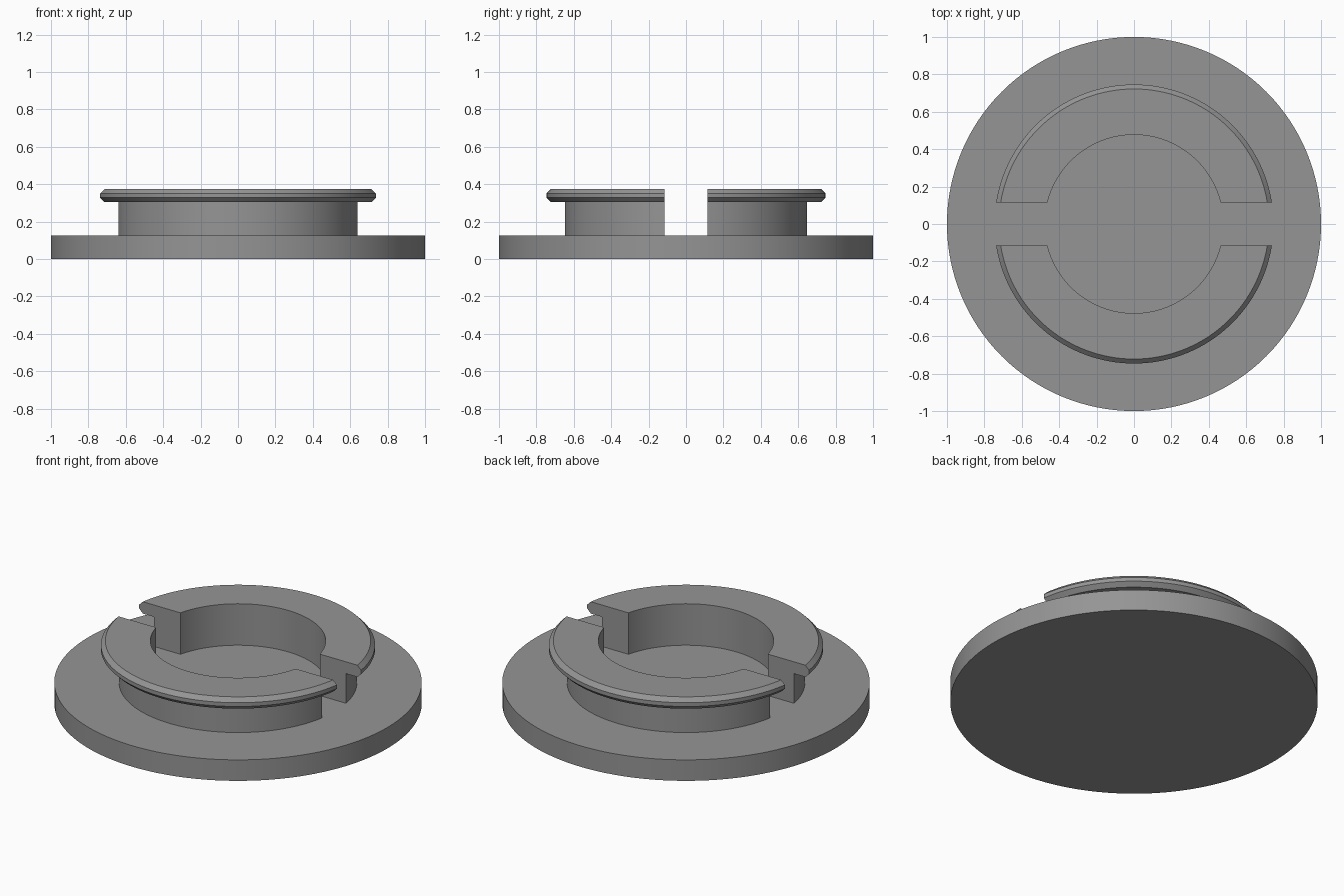
import bpy, bmesh, math

if "Cube" in bpy.data.objects:
    bpy.data.objects.remove(bpy.data.objects["Cube"])

GAP = 0.115      # half width of the slot between the two clip halves
STEPS = 64       # segments along each half ring
BASE_TOP = 0.126

grey = bpy.data.materials.new("grey")
grey.diffuse_color = (0.3, 0.3, 0.3, 1)
grey.use_nodes = True
grey.node_tree.nodes["Principled BSDF"].inputs["Base Color"].default_value = grey.diffuse_color


def finish(obj):
    obj.data.materials.append(grey)
    bpy.ops.object.select_all(action='DESELECT')
    obj.select_set(True)
    bpy.context.view_layer.objects.active = obj
    bpy.ops.object.shade_smooth_by_angle(angle=math.radians(20))


# Round base plate
bpy.ops.mesh.primitive_cylinder_add(vertices=128, radius=1, depth=BASE_TOP,
                                    location=(0, 0, BASE_TOP / 2))
base = bpy.context.object
base.name = "base_plate"
finish(base)

# Clip cross-section (radius, height): bore, neck and chamfered lip
PROFILE = [(0.477, BASE_TOP), (0.648, BASE_TOP), (0.648, 0.304), (0.722, 0.304),
           (0.746, 0.328), (0.746, 0.351), (0.722, 0.375), (0.477, 0.375)]


def half_clip(name, side):
    """Sweep the section around one half, ending flat on the slot wall."""
    bm = bmesh.new()
    rows = []
    for i in range(STEPS + 1):
        row = []
        for r, z in PROFILE:
            start = math.asin(GAP / r)
            a = start + (math.pi - 2 * start) * i / STEPS
            row.append(bm.verts.new((r * math.cos(a), side * r * math.sin(a), z)))
        rows.append(row)
    n = len(PROFILE)
    for a, b in zip(rows, rows[1:]):
        for j in range(n):
            k = (j + 1) % n
            bm.faces.new((a[j], a[k], b[k], b[j]))
    bm.faces.new(rows[0])
    bm.faces.new(rows[-1])
    bmesh.ops.recalc_face_normals(bm, faces=bm.faces)
    mesh = bpy.data.meshes.new(name)
    bm.to_mesh(mesh)
    bm.free()
    obj = bpy.data.objects.new(name, mesh)
    bpy.context.collection.objects.link(obj)
    finish(obj)


half_clip("back_clip", 1)
half_clip("front_clip", -1)
